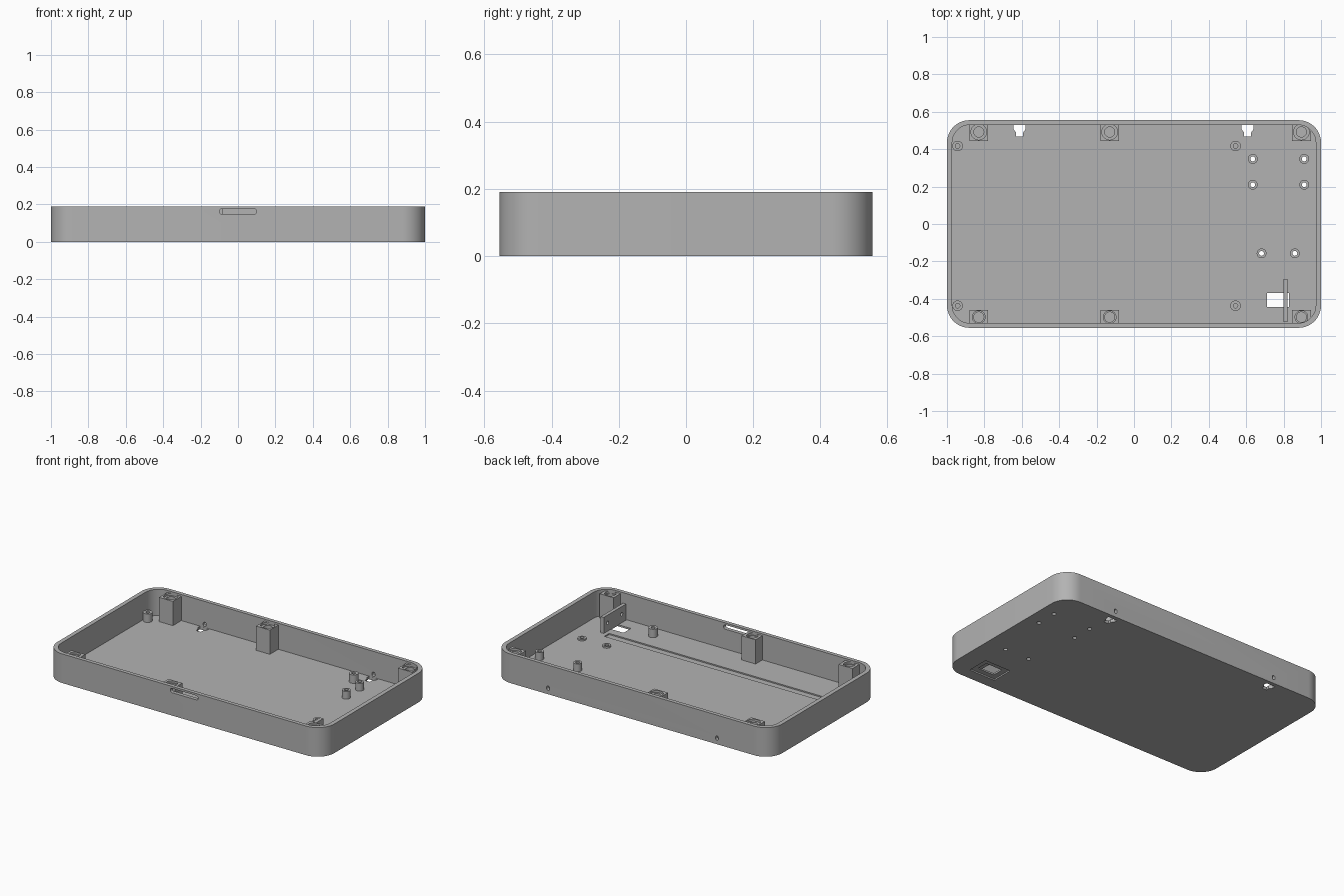
import bpy
import math
from mathutils import Matrix, Vector

cube = bpy.data.objects.get("Cube")
if cube:
    bpy.data.objects.remove(cube, do_unlink=True)

plastic = bpy.data.materials.new("grey plastic")
plastic.use_nodes = True
GREY = (0.45, 0.45, 0.45, 1)
plastic.diffuse_color = GREY
plastic.node_tree.nodes["Principled BSDF"].inputs["Base Color"].default_value = GREY

HEIGHT, FLOOR = 0.19, 0.02
HALF_X, HALF_Y = 1.0, 0.555
IN_X, IN_Y = 0.972, 0.53


def rounded(cx, cy, hx, hy, r, steps=12):
    """Outline of a rounded rectangle, counter-clockwise."""
    pts = []
    for k, (sx, sy) in enumerate([(1, 1), (-1, 1), (-1, -1), (1, -1)]):
        for i in range(steps + 1):
            a = math.pi / 2 * (k + i / steps)
            pts.append((cx + sx * (hx - r) + r * math.cos(a),
                        cy + sy * (hy - r) + r * math.sin(a)))
    return pts


def circle(cx, cy, r, n=32):
    return [(cx + r * math.cos(2 * math.pi * i / n),
             cy + r * math.sin(2 * math.pi * i / n)) for i in range(n)]


def rect(x0, x1, y0, y1):
    return [(x0, y0), (x1, y0), (x1, y1), (x0, y1)]


def prism(name, outline, z0, z1, matrix=None):
    """Extrude an outline from z0 to z1."""
    n = len(outline)
    verts = [Vector((x, y, z)) for z in (z0, z1) for x, y in outline]
    faces = [tuple(reversed(range(n))), tuple(range(n, 2 * n))]
    faces += [(i, (i + 1) % n, n + (i + 1) % n, n + i) for i in range(n)]
    mesh = bpy.data.meshes.new(name)
    mesh.from_pydata(verts, [], faces)
    if matrix:
        mesh.transform(matrix)
    mesh.materials.append(plastic)
    obj = bpy.data.objects.new(name, mesh)
    bpy.context.collection.objects.link(obj)
    return obj


def carve(obj, outline, z0, z1, matrix=None):
    """Cut a prism out of an object and bake the result."""
    cutter = prism("cutter", outline, z0, z1, matrix)
    cutter.hide_render = True
    mod = obj.modifiers.new("cut", "BOOLEAN")
    mod.operation, mod.solver, mod.object = "DIFFERENCE", "EXACT", cutter
    graph = bpy.context.evaluated_depsgraph_get()
    baked = bpy.data.meshes.new_from_object(obj.evaluated_get(graph))
    obj.modifiers.clear()
    obj.data = baked
    bpy.data.objects.remove(cutter, do_unlink=True)


parts = []

# Open tray with rounded corners
tray = prism("tray", rounded(0, 0, HALF_X, HALF_Y, 0.12), 0, HEIGHT)
carve(tray, rounded(0, 0, IN_X, IN_Y, 0.095), FLOOR, HEIGHT + 0.1)
parts.append(tray)

# Shallow groove along the floor
carve(tray, rect(-0.95, 0.775, -0.315, -0.265), FLOOR - 0.008, FLOOR + 0.05)

# Floor window with a recess on the underside
carve(tray, rect(0.675, 0.865, -0.48, -0.335), -0.05, 0.009)
carve(tray, rect(0.71, 0.83, -0.445, -0.37), -0.05, FLOOR + 0.01)

# Rounded slot in the front wall; the matrix maps outline y to z
upright = Matrix.Rotation(math.pi / 2, 4, "X")
carve(tray, rounded(0, 0.163, 0.1, 0.014, 0.013, 6), 0.5, 0.6, upright)

# Hanging holes in the floor, each with a small hole through the back wall
for x in (-0.612, 0.607):
    keyhole = [(x - 0.033, 0.529), (x - 0.033, 0.508), (x - 0.018, 0.488),
               (x - 0.018, 0.467), (x + 0.018, 0.467), (x + 0.018, 0.488),
               (x + 0.033, 0.508), (x + 0.033, 0.529)]
    carve(tray, keyhole, -0.05, FLOOR + 0.01)
    carve(tray, rounded(x, 0.04, 0.01, 0.014, 0.009, 5), -0.6, -0.5, upright)

# Lid screw pillars against the front and back walls
for side, y_in, y_hole in (("back", 0.443, 0.492), ("front", -0.46, -0.498)):
    for place, x in (("right", -0.83), ("middle", -0.13), ("left", 0.895)):
        y_out = math.copysign(IN_Y + 0.005, y_in)
        pillar = prism(f"{side}_{place}_pillar",
                       rect(x - 0.05, x + 0.05, min(y_in, y_out), max(y_in, y_out)),
                       FLOOR - 0.004, 0.178)
        hole_r = 0.042 if side == "back" else 0.034
        carve(pillar, circle(x, y_hole, hole_r), 0.165, 0.3)
        carve(pillar, circle(x, y_hole, 0.027), 0.06, 0.3)
        parts.append(pillar)

# Blind board posts
for i, (x, y) in enumerate([(-0.943, 0.417), (0.543, 0.417),
                            (-0.943, -0.437), (0.543, -0.437)]):
    post = prism(f"board_post_{i + 1}", circle(x, y, 0.028), FLOOR - 0.004, 0.075)
    carve(post, circle(x, y, 0.012, 20), FLOOR + 0.005, 0.2)
    parts.append(post)

# Posts with holes through the floor: four tall, two short
through = [(x, y, 0.07) for x in (0.635, 0.91) for y in (0.348, 0.21)]
through += [(x, -0.157, 0.03) for x in (0.682, 0.86)]
for i, (x, y, top) in enumerate(through):
    post = prism(f"through_post_{i + 1}", circle(x, y, 0.026), FLOOR - 0.004, top)
    for obj in (post, tray):
        carve(obj, circle(x, y, 0.013, 20), -0.1, 0.3)
    parts.append(post)

# Upright connector plate beside the window, with two screw holes
plate = prism("connector_plate", rect(0.8, 0.822, -0.525, -0.295), FLOOR - 0.004, 0.125)
sideways = Matrix(((0, 0, 1, 0), (1, 0, 0, 0), (0, 1, 0, 0), (0, 0, 0, 1)))
for y in (-0.48, -0.335):
    carve(plate, circle(y, 0.075, 0.011, 20), 0.7, 0.9, sideways)
parts.append(plate)

# Smooth the round walls, keep the edges sharp
bpy.ops.object.select_all(action="DESELECT")
for obj in parts:
    obj.select_set(True)
bpy.context.view_layer.objects.active = tray
bpy.ops.object.shade_smooth_by_angle(angle=math.radians(30))
